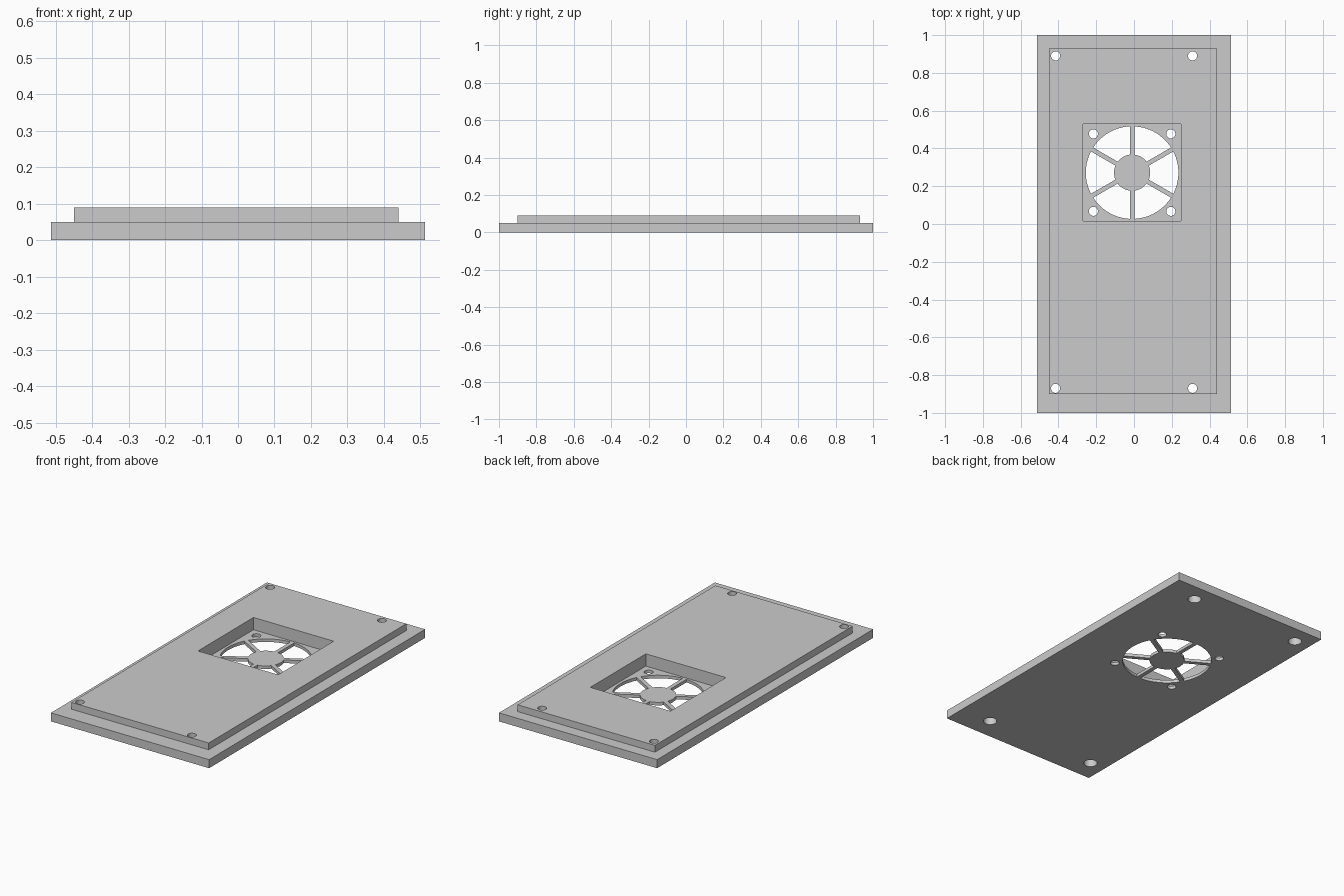
import bpy
from math import asin, cos, sin, pi, radians

cube = bpy.data.objects.get("Cube")
if cube:
    bpy.data.objects.remove(cube, do_unlink=True)

grey = bpy.data.materials.new("light grey")
grey.use_nodes = True
grey.diffuse_color = (0.6, 0.6, 0.6, 1)
grey.node_tree.nodes["Principled BSDF"].inputs["Base Color"].default_value = (0.6, 0.6, 0.6, 1)

BASE_TOP, LIP_TOP, RECESS_FLOOR = 0.05, 0.09, 0.018
FAN_X, FAN_Y = -0.01, 0.272
HOLE_R, BORE_R = 0.024, 0.037


def prism(name, outline, z0, z1):
    """Extrude a counter-clockwise outline from z0 to z1."""
    n = len(outline)
    verts = [(x, y, z) for z in (z0, z1) for x, y in outline]
    faces = [tuple(reversed(range(n))), tuple(range(n, 2 * n))]
    faces += [(i, (i + 1) % n, n + (i + 1) % n, n + i) for i in range(n)]
    mesh = bpy.data.meshes.new(name)
    mesh.from_pydata(verts, [], faces)
    mesh.materials.append(grey)
    obj = bpy.data.objects.new(name, mesh)
    bpy.context.collection.objects.link(obj)
    return obj


def rect(x0, x1, y0, y1):
    return [(x0, y0), (x1, y0), (x1, y1), (x0, y1)]


def circle(x, y, r, n=40):
    return [(x + r * cos(2 * pi * i / n), y + r * sin(2 * pi * i / n)) for i in range(n)]


def arc(r, a0, a1, n):
    angles = [a0 + (a1 - a0) * i / n for i in range(n + 1)]
    return [(FAN_X + r * cos(a), FAN_Y + r * sin(a)) for a in angles]


def combine(target, tool, operation):
    """Apply a boolean and discard the tool object."""
    mod = target.modifiers.new(operation, 'BOOLEAN')
    mod.operation, mod.object, mod.solver = operation, tool, 'EXACT'
    bpy.context.view_layer.objects.active = target
    bpy.ops.object.modifier_apply(modifier=mod.name)
    bpy.data.objects.remove(tool, do_unlink=True)


# Base plate with the raised, slightly offset lip
panel = prism("fan_cover_panel", rect(-0.513, 0.513, -1, 1), 0, BASE_TOP)
lip = prism("raised_lip", rect(-0.45, 0.44, -0.9, 0.93), BASE_TOP / 2, LIP_TOP)
combine(panel, lip, 'UNION')

cutters = []

# Square fan recess
recess = rect(FAN_X - 0.26, FAN_X + 0.26, FAN_Y - 0.257, FAN_Y + 0.257)
cutters.append(prism("recess_cutter", recess, RECESS_FLOOR, 0.2))

# Six grille openings, leaving a hub and parallel-sided spokes
outer, hub, half_spoke = 0.245, 0.096, 0.012
for k in range(6):
    start, end = radians(30 + 60 * k), radians(90 + 60 * k)
    do, di = asin(half_spoke / outer), asin(half_spoke / hub)
    opening = arc(outer, start + do, end - do, 14) + arc(hub, end - di, start + di, 8)
    cutters.append(prism("grille_cutter", opening, -0.1, 0.15))

# Fan screw holes
for sx in (-1, 1):
    for sy in (-1, 1):
        hole = circle(FAN_X + 0.205 * sx, FAN_Y + 0.205 * sy, HOLE_R)
        cutters.append(prism("fan_screw_cutter", hole, -0.1, 0.15))

# Panel screw holes, counterbored from below
for x in (-0.415, 0.31):
    for y in (-0.87, 0.89):
        cutters.append(prism("screw_cutter", circle(x, y, HOLE_R), -0.1, 0.2))
        cutters.append(prism("bore_cutter", circle(x, y, BORE_R), -0.1, BASE_TOP - 0.002))

for cutter in cutters:
    combine(panel, cutter, 'DIFFERENCE')

# Smooth round walls, crisp edges
bpy.ops.object.select_all(action='DESELECT')
panel.select_set(True)
bpy.context.view_layer.objects.active = panel
bpy.ops.object.shade_smooth_by_angle(angle=radians(30))
